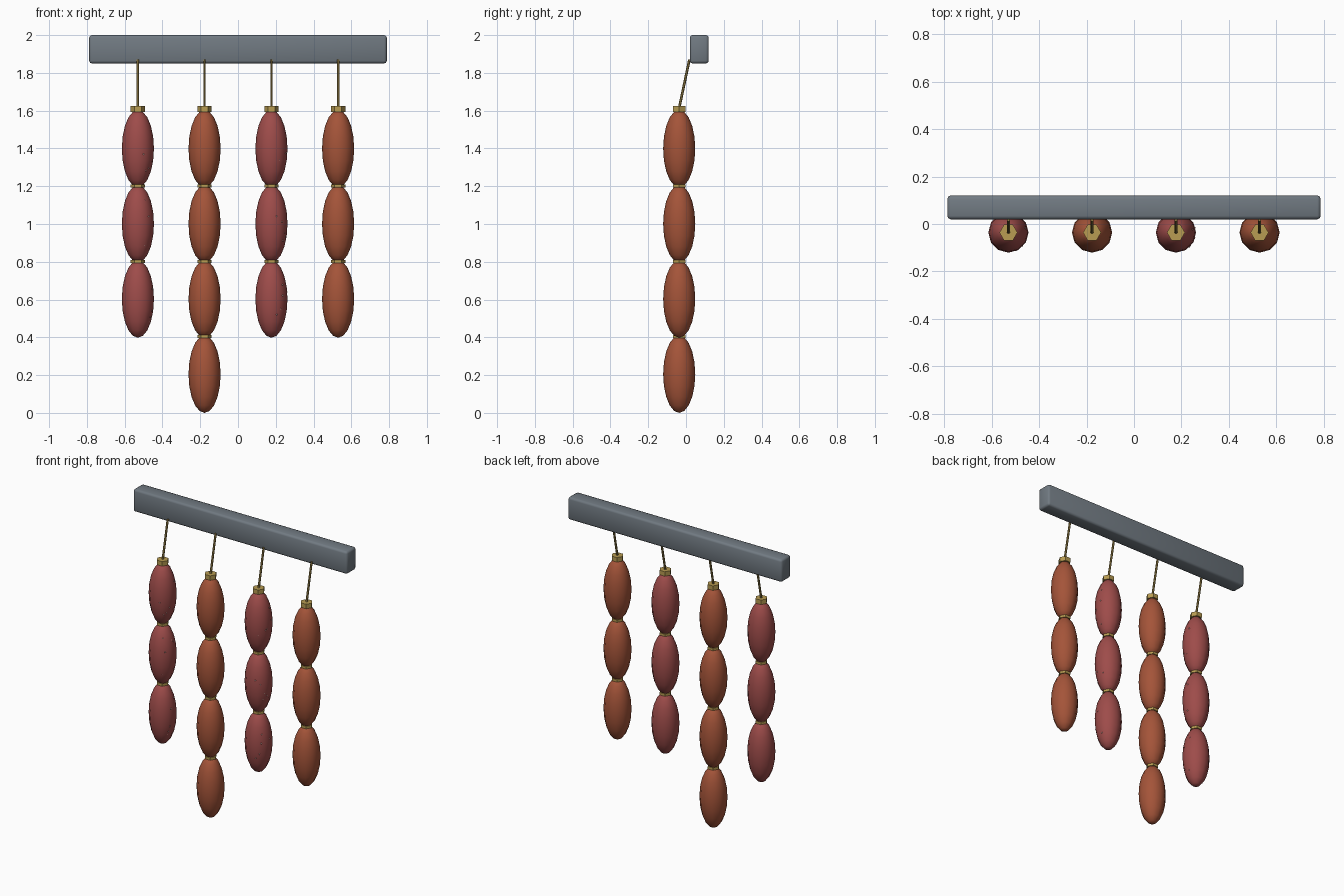
import bpy, bmesh, math, random
from mathutils import Vector

if "Cube" in bpy.data.objects:
    bpy.data.objects.remove(bpy.data.objects["Cube"])

random.seed(4)


def material(name, r, g, b):
    m = bpy.data.materials.new(name)
    m.diffuse_color = [((c / 255 + 0.055) / 1.055) ** 2.4 for c in (r, g, b)] + [1]
    m.use_nodes = True
    m.node_tree.nodes["Principled BSDF"].inputs["Base Color"].default_value = m.diffuse_color
    return m


STEEL = material("grey steel", 113, 122, 130)
RED = material("dark red sausage", 158, 76, 74)
BROWN = material("brown sausage", 164, 84, 57)
TWINE = material("golden twine", 184, 156, 82)
CORD = material("dark cord", 150, 128, 70)
FAT = material("pale fat", 214, 170, 160)


def finish(bm, name, mat, angle=None):
    mesh = bpy.data.meshes.new(name)
    bm.to_mesh(mesh)
    bm.free()
    mesh.materials.append(mat)
    obj = bpy.data.objects.new(name, mesh)
    bpy.context.collection.objects.link(obj)
    if angle:
        bpy.ops.object.select_all(action='DESELECT')
        obj.select_set(True)
        bpy.context.view_layer.objects.active = obj
        bpy.ops.object.shade_smooth_by_angle(angle=math.radians(angle))
    return obj


def rod(name, a, b, radius, sides, mat, spin=0.0):
    """Prism running from point a to point b."""
    a, b = Vector(a), Vector(b)
    bm = bmesh.new()
    bmesh.ops.create_cone(bm, cap_ends=True, segments=sides, radius1=radius,
                          radius2=radius, depth=(b - a).length)
    turn = (b - a).to_track_quat('Z', 'Y').to_matrix()
    for v in bm.verts:
        x, y = v.co.x, v.co.y
        v.co.x = x * math.cos(spin) - y * math.sin(spin)
        v.co.y = x * math.sin(spin) + y * math.cos(spin)
        v.co = turn @ v.co + (a + b) / 2
    return finish(bm, name, mat)


R, H, STEP, Y = 0.085, 0.205, 0.398, -0.036


def sausage(name, x, z, mat):
    bm = bmesh.new()
    bmesh.ops.create_uvsphere(bm, u_segments=12, v_segments=10, radius=1)
    for v in bm.verts:
        v.co = Vector((x + v.co.x * R, Y + v.co.y * R, z + v.co.z * H))
    finish(bm, name, mat, 60)


def fat_specks(name, x, z):
    """Tiny lumps barely breaking the front of a sausage."""
    bm = bmesh.new()
    for _ in range(6):
        ang = random.uniform(-1.3, 0.4)
        lat = random.uniform(-0.8, 0.8)
        d = Vector((math.cos(ang) * math.cos(lat), math.sin(ang) * math.cos(lat), math.sin(lat)))
        p = Vector((x + d.x * R * 0.955, Y + d.y * R * 0.955, z + d.z * H * 0.955))
        new = bmesh.ops.create_icosphere(bm, subdivisions=1, radius=0.005)["verts"]
        bmesh.ops.translate(bm, verts=new, vec=p)
    finish(bm, name, FAT)


# Wall rail with softened edges
bm = bmesh.new()
bmesh.ops.create_cube(bm, size=1)
for v in bm.verts:
    v.co = Vector((v.co.x * 1.576, 0.07 + v.co.y * 0.1, 1.925 + v.co.z * 0.15))
bmesh.ops.bevel(bm, geom=bm.edges[:], offset=0.014, segments=2, profile=0.5, affect='EDGES')
finish(bm, "rail", STEEL, 50)

# Four hanging strings of sausages
for i, (x, count, mat) in enumerate([(-0.53, 3, RED), (-0.177, 4, BROWN),
                                     (0.177, 3, RED), (0.53, 3, BROWN)], 1):
    top = H + 3 * STEP
    for k in range(count):
        z = top - k * STEP
        sausage(f"sausage_{i}_{k + 1}", x, z, mat)
        if mat == RED:
            fat_specks(f"fat_specks_{i}_{k + 1}", x, z)
        if k:  # thin twine between links
            zt = z + STEP / 2
            rod(f"link_tie_{i}_{k}", (x, Y, zt - 0.008), (x, Y, zt + 0.008),
                0.038, 6, TWINE, math.pi / 6)
    # top knot and cord to the rail
    rod(f"top_tie_{i}", (x, Y, 1.594), (x, Y, 1.624), 0.038, 6, TWINE, math.pi / 6)
    rod(f"cord_{i}", (x, Y, 1.615), (x, 0.018, 1.87), 0.007, 6, CORD)
